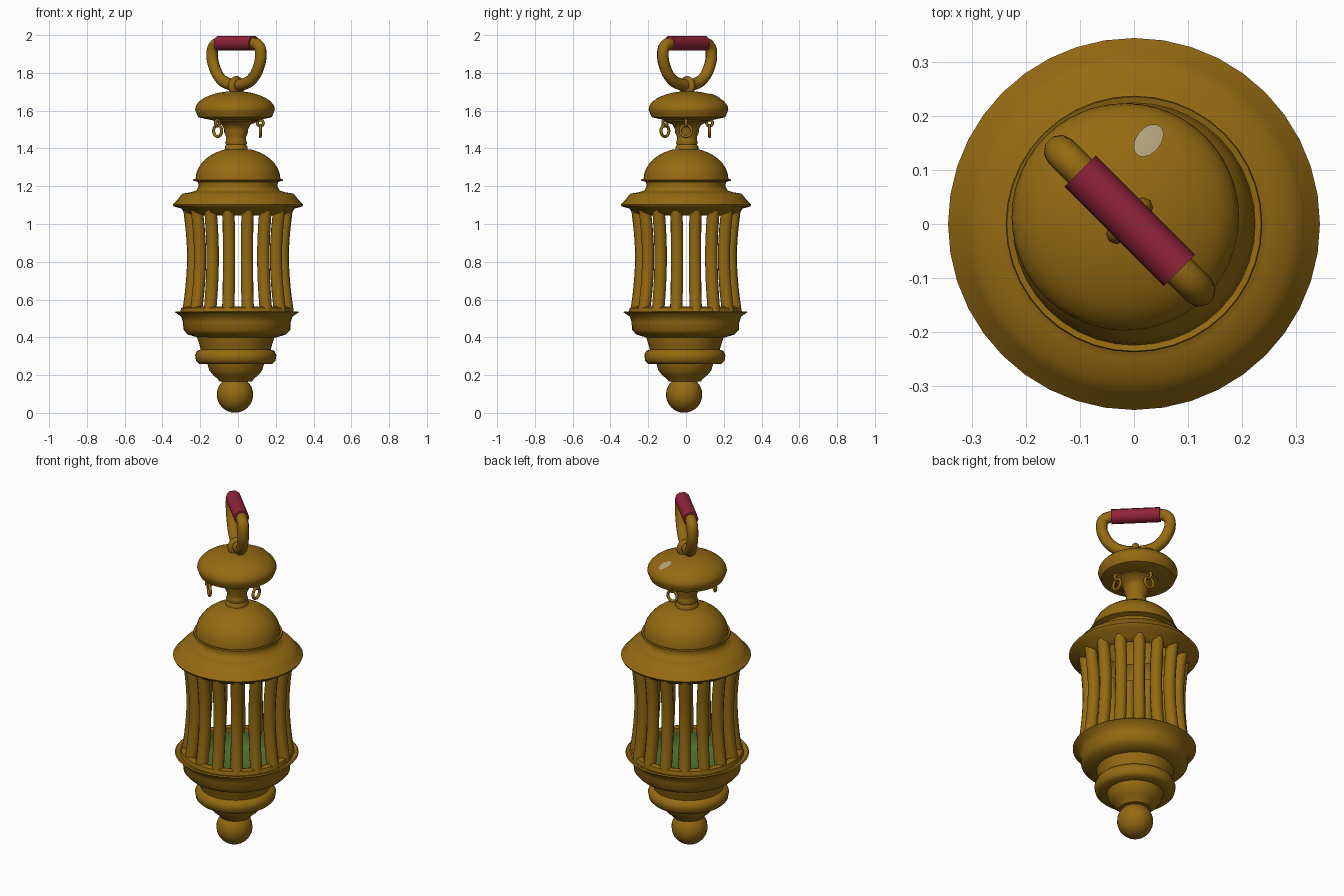
import bpy, bmesh, math
from mathutils import Vector

if "Cube" in bpy.data.objects:
    bpy.data.objects.remove(bpy.data.objects["Cube"])


def mat(name, rgb):
    m = bpy.data.materials.new(name)
    m.diffuse_color = (*rgb, 1)
    m.use_nodes = True
    m.node_tree.nodes["Principled BSDF"].inputs["Base Color"].default_value = m.diffuse_color
    return m


BRASS = mat("old_brass", (0.30, 0.145, 0.006))
RED = mat("crimson_wrap", (0.28, 0.017, 0.043))
GREEN = mat("green_lining", (0.075, 0.165, 0.025))
CREAM = mat("cream_spot", (0.45, 0.36, 0.20))


def finish(ob, name, m, angle=50):
    ob.name = name
    ob.data.materials.clear()
    ob.data.materials.append(m)
    bpy.ops.object.select_all(action='DESELECT')
    ob.select_set(True)
    bpy.context.view_layer.objects.active = ob
    bpy.ops.object.shade_smooth_by_angle(angle=math.radians(angle))
    return ob


def from_bmesh(bm, name, m):
    me = bpy.data.meshes.new(name)
    bm.to_mesh(me)
    bm.free()
    ob = bpy.data.objects.new(name, me)
    bpy.context.collection.objects.link(ob)
    return finish(ob, name, m)


def lathe(name, profile, m, centre=(0, 0), n=40):
    """Spin (radius, z) points, listed bottom outside to top, around z."""
    bm = bmesh.new()
    vs = [bm.verts.new((r, 0, z)) for r, z in profile]
    es = [bm.edges.new(p) for p in zip(vs, vs[1:])]
    bmesh.ops.spin(bm, geom=vs + es, cent=(0, 0, 0), axis=(0, 0, 1),
                   angle=math.tau, steps=n)
    bmesh.ops.remove_doubles(bm, verts=bm.verts, dist=1e-4)
    bmesh.ops.recalc_face_normals(bm, faces=bm.faces)
    bmesh.ops.translate(bm, verts=bm.verts, vec=(*centre, 0))
    return from_bmesh(bm, name, m)


def tube(name, pts, radius, m):
    """Round bar through the points."""
    cu = bpy.data.curves.new(name, 'CURVE')
    cu.dimensions = '3D'
    cu.bevel_depth = radius
    cu.bevel_resolution = 3
    cu.resolution_u = 4
    cu.use_fill_caps = True
    sp = cu.splines.new('BEZIER')
    sp.bezier_points.add(len(pts) - 1)
    for b, p in zip(sp.bezier_points, pts):
        b.co = p
        b.handle_left_type = b.handle_right_type = 'AUTO'
    ob = bpy.data.objects.new(name, cu)
    bpy.context.collection.objects.link(ob)
    bpy.ops.object.select_all(action='DESELECT')
    ob.select_set(True)
    bpy.context.view_layer.objects.active = ob
    bpy.ops.object.convert(target='MESH')
    return finish(bpy.context.object, name, m)


def ring(name, loc, major, minor, facing):
    """Upright ring whose hole looks along the given angle."""
    bpy.ops.mesh.primitive_torus_add(
        major_radius=major, minor_radius=minor, major_segments=20,
        minor_segments=8, location=loc, rotation=(0, math.pi / 2, facing))
    return finish(bpy.context.object, name, BRASS)


# bottom ball
bpy.ops.mesh.primitive_uv_sphere_add(segments=24, ring_count=16, radius=0.096,
                                     location=(-0.016, -0.01, 0.097))
finish(bpy.context.object, "bottom_ball", BRASS)

# stepped foot under the basin
lathe("stepped_foot", [(0, 0.165), (0.085, 0.165), (0.095, 0.18), (0.12, 0.20),
                       (0.14, 0.225), (0.15, 0.26), (0.195, 0.26), (0.21, 0.275),
                       (0.215, 0.305), (0.205, 0.328), (0.185, 0.335),
                       (0.192, 0.36), (0.205, 0.40), (0.21, 0.43), (0, 0.43)],
      BRASS, (-0.012, -0.006))

# basin with flared lip
lathe("basin", [(0, 0.40), (0.21, 0.40), (0.26, 0.415), (0.283, 0.44),
                (0.285, 0.48), (0.295, 0.51), (0.328, 0.533), (0.322, 0.538),
                (0.30, 0.532), (0.295, 0.555), (0.275, 0.562), (0.255, 0.555),
                (0.252, 0.44)],
      BRASS, (-0.006, -0.003))

# green lining of the basin
lathe("basin_lining", [(0, 0.45), (0.235, 0.45), (0.247, 0.46), (0.249, 0.535)],
      GREEN, (-0.006, -0.003))

# waisted cage bars
for i in range(16):
    a = math.tau * (i + 0.5) / 16
    tube("cage_bar", [(r * math.cos(a), r * math.sin(a), z) for r, z in
                      [(0.268, 0.53), (0.252, 0.65), (0.242, 0.80),
                       (0.245, 0.92), (0.262, 1.08)]], 0.033, BRASS)

# hood: flared brim and dome, hollow inside
dome = [(0.225 * math.cos(t), 1.235 + 0.168 * math.sin(t))
        for t in [math.radians(d) for d in range(0, 80, 10)]]
inner = [(r * 0.93, z - 0.02) for r, z in reversed(dome)]
lathe("hood", [(0.24, 1.045), (0.285, 1.06), (0.30, 1.082), (0.34, 1.093),
               (0.345, 1.103), (0.315, 1.135), (0.295, 1.16), (0.25, 1.168),
               (0.22, 1.178), (0.208, 1.20), (0.212, 1.222), (0.238, 1.23),
               (0.236, 1.238)] + dome + [(0, 1.40), (0, 1.38)] + inner +
      [(0.20, 1.16), (0.24, 1.12), (0.24, 1.045)], BRASS)

# neck
lathe("neck", [(0, 1.38), (0.06, 1.385), (0.06, 1.41), (0.053, 1.42),
               (0.058, 1.43), (0.053, 1.445), (0.052, 1.46), (0.063, 1.485),
               (0.063, 1.50), (0.075, 1.525), (0.12, 1.545), (0.125, 1.57),
               (0, 1.57)], BRASS, (-0.01, 0.005), 28)

# mushroom cap
CAP = (-0.016, 0.013)


def cap_z(r):
    return 1.605 + 0.098 * math.sqrt(max(0, 1 - (r / 0.211) ** 2))


cap_top = [(r, cap_z(r)) for r in
           [0.211, 0.208, 0.20, 0.185, 0.165, 0.14, 0.11, 0.08, 0.05, 0.025, 0]]
lathe("cap", [(0, 1.545), (0.10, 1.545), (0.18, 1.562), (0.195, 1.566),
              (0.203, 1.585)] + cap_top, BRASS, CAP, 48)

# pale worn spot on the cap
bm = bmesh.new()
rows = []
for k in range(5):
    row = []
    for j in range(20):
        t = math.tau * j / 20
        p, q = 0.034 * k / 4 * math.cos(t), 0.023 * k / 4 * math.sin(t)
        c, s = math.cos(0.9), math.sin(0.9)
        x, y = 0.027 + p * c - q * s, 0.155 + p * s + q * c
        z = cap_z(math.hypot(x - CAP[0], y - CAP[1])) + 0.004
        row.append(bm.verts.new((x, y, z)))
    rows.append(row)
for lo, hi in zip(rows, rows[1:]):
    for j in range(20):
        bm.faces.new((lo[j], hi[j], hi[(j + 1) % 20], lo[(j + 1) % 20]))
bmesh.ops.remove_doubles(bm, verts=bm.verts, dist=1e-5)
from_bmesh(bm, "cap_spot", CREAM)

# three small rings hung on lugs below the cap
for deg, r in [(0, 0.118), (90, 0.125), (226, 0.155)]:
    a = math.radians(deg)
    x, y = r * math.cos(a), r * math.sin(a)
    ring("hanging_ring", (x, y, 1.493), 0.030, 0.008, a)
    ring("ring_lug", (x, y, 1.535), 0.016, 0.008, a + math.pi / 2)

# carrying handle on the diagonal, through an eye on top of the cap
U = Vector((1, -1, 0)).normalized()
O = Vector((-0.008, 0.006, 0))


def on_handle(u, z):
    return O + U * u + Vector((0, 0, z))


half = [(0.0, 1.735), (0.06, 1.742), (0.12, 1.77), (0.165, 1.83),
        (0.182, 1.90), (0.168, 1.942), (0.125, 1.957), (0.0, 1.957)]
for s in (-1, 1):
    tube("handle_side", [on_handle(s * u, z) for u, z in half], 0.031, BRASS)
tube("handle_grip", [on_handle(-0.13, 1.957), on_handle(0.13, 1.957)], 0.041, RED)
ring("handle_eye", (O.x, O.y, 1.73), 0.035, 0.019, math.radians(-45))
